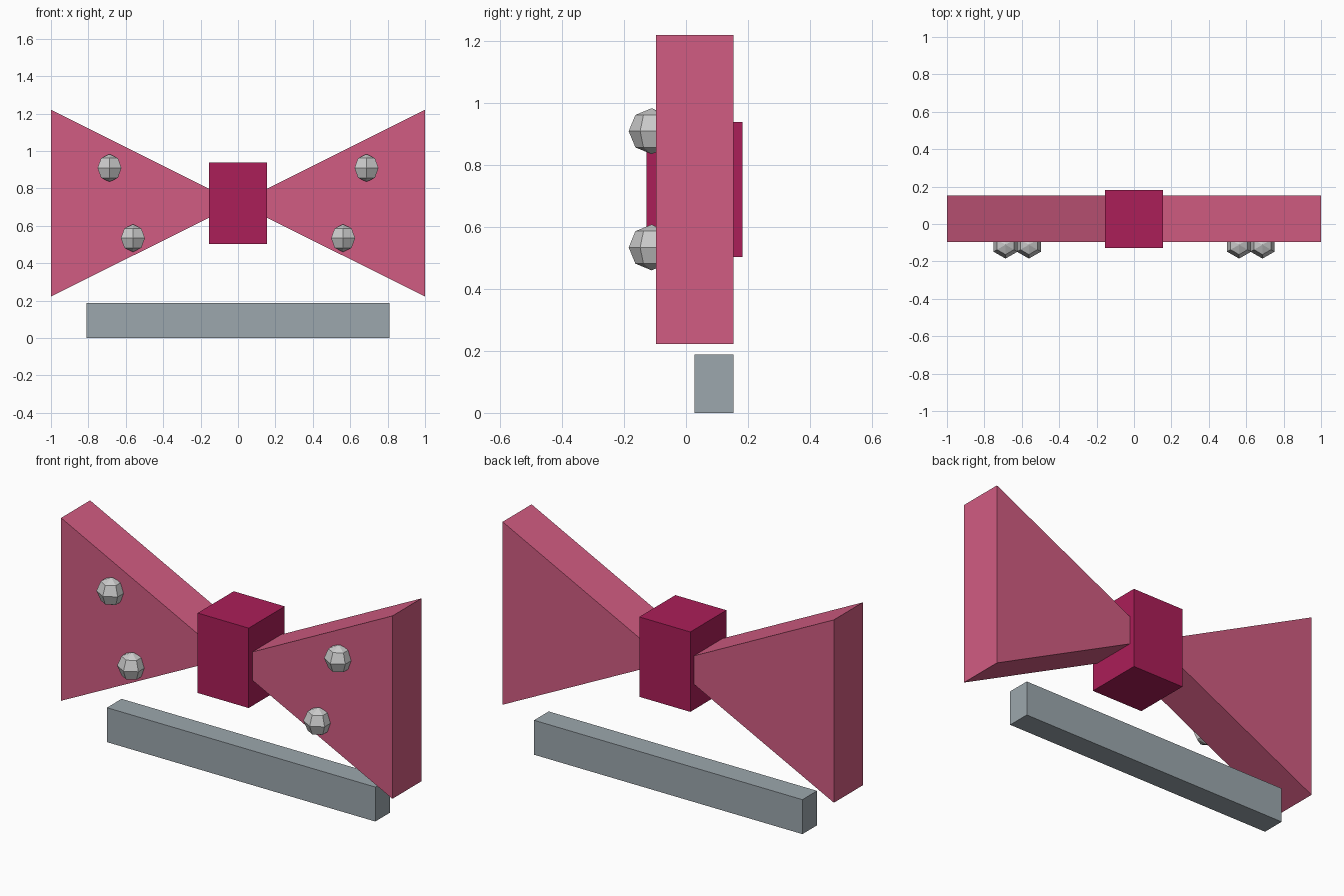
import bpy, bmesh
from mathutils import Matrix

if "Cube" in bpy.data.objects:
    bpy.data.objects.remove(bpy.data.objects["Cube"])

def material(name, rgb):
    m = bpy.data.materials.new(name)
    m.diffuse_color = (*rgb, 1)
    m.use_nodes = True
    m.node_tree.nodes["Principled BSDF"].inputs["Base Color"].default_value = m.diffuse_color
    return m

PINK = material("pink_fabric", (0.64, 0.107, 0.223))
DARK = material("dark_pink_fabric", (0.41, 0.013, 0.098))
STEEL = material("clip_metal", (0.333, 0.386, 0.418))

def add_object(name, bm, mat=None):
    bmesh.ops.recalc_face_normals(bm, faces=bm.faces[:])
    mesh = bpy.data.meshes.new(name)
    bm.to_mesh(mesh)
    bm.free()
    if mat:
        mesh.materials.append(mat)
    obj = bpy.data.objects.new(name, mesh)
    bpy.context.collection.objects.link(obj)
    return obj

def box(name, lo, hi, mat):
    size = [b - a for a, b in zip(lo, hi)]
    centre = [(a + b) / 2 for a, b in zip(lo, hi)]
    bm = bmesh.new()
    bmesh.ops.create_cube(bm, size=1, matrix=Matrix.Translation(centre) @ Matrix.Diagonal((*size, 1)))
    return add_object(name, bm, mat)

def wing(name, side):
    # triangular profile in xz, extruded along y
    bm = bmesh.new()
    profile = [(0, 0.72), (side, 0.222), (side, 1.22)]
    face = bm.faces.new([bm.verts.new((x, -0.097, z)) for x, z in profile])
    ext = bmesh.ops.extrude_face_region(bm, geom=[face])
    verts = [g for g in ext["geom"] if isinstance(g, bmesh.types.BMVert)]
    bmesh.ops.translate(bm, verts=verts, vec=(0, 0.25, 0))
    return add_object(name, bm, PINK)

def stud(name, x, z):
    # low-poly ball half sunk into the wing
    bm = bmesh.new()
    bmesh.ops.create_uvsphere(bm, u_segments=6, v_segments=4, radius=0.074,
                              matrix=Matrix.Translation((x, -0.111, z)))
    return add_object(name, bm)

# bow wings and their studs
for label, side in (("left", -1), ("right", 1)):
    wing(f"{label}_wing", side)
    stud(f"{label}_upper_stud", side * 0.687, 0.909)
    stud(f"{label}_lower_stud", side * 0.562, 0.534)

# centre knot
box("knot", (-0.154, -0.128, 0.503), (0.154, 0.183, 0.939), DARK)

# clip bar below the bow
box("clip_bar", (-0.81, 0.027, 0), (0.81, 0.153, 0.188), STEEL)
